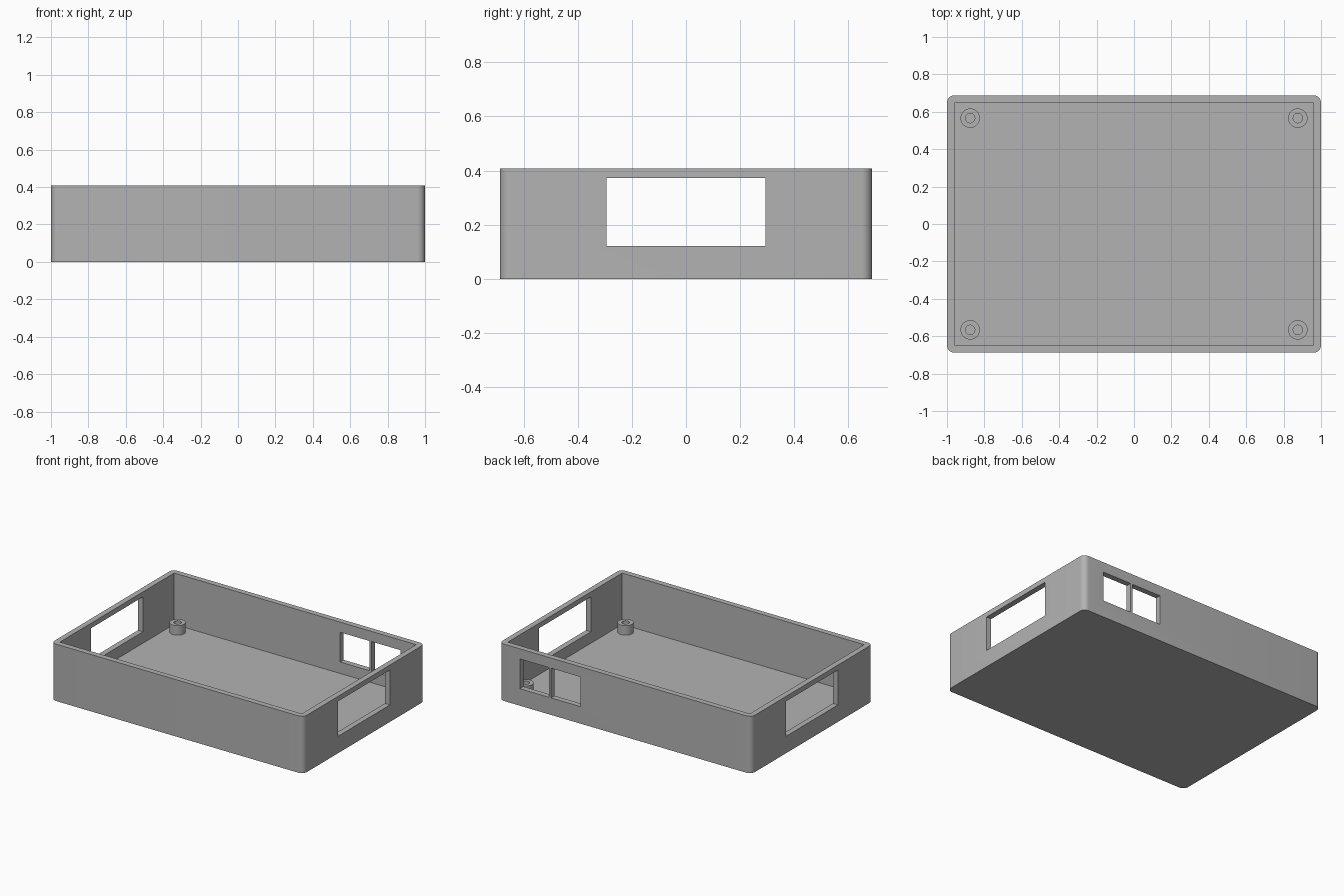
import bpy, bmesh, math
from mathutils import Matrix, Vector

default = bpy.data.objects.get("Cube")
if default:
    bpy.data.objects.remove(default, do_unlink=True)

HX, HY, H = 1.0, 0.688, 0.408      # outer half sizes and height
WALL, FLOOR, RADIUS = 0.04, 0.04, 0.04

grey = bpy.data.materials.new("grey plastic")
grey.use_nodes = True
COLOUR = (0.45, 0.45, 0.45, 1)
grey.diffuse_color = COLOUR
grey.node_tree.nodes["Principled BSDF"].inputs["Base Color"].default_value = COLOUR


def finish(bm, name):
    bmesh.ops.recalc_face_normals(bm, faces=bm.faces)
    mesh = bpy.data.meshes.new(name)
    bm.to_mesh(mesh)
    bm.free()
    mesh.materials.append(grey)
    obj = bpy.data.objects.new(name, mesh)
    bpy.context.collection.objects.link(obj)
    return obj


def box(name, lo, hi, radius=0):
    lo, hi = Vector(lo), Vector(hi)
    bm = bmesh.new()
    bmesh.ops.create_cube(bm, size=1, matrix=Matrix.Translation((lo + hi) / 2) @ Matrix.Diagonal((*(hi - lo), 1)))
    if radius:  # round the upright edges only
        upright = [e for e in bm.edges if abs(e.verts[0].co.z - e.verts[1].co.z) > 0.1]
        bmesh.ops.bevel(bm, geom=upright, offset=radius, segments=8, profile=0.5, affect='EDGES')
    return finish(bm, name)


def select_only(obj):
    bpy.ops.object.select_all(action='DESELECT')
    obj.select_set(True)
    bpy.context.view_layer.objects.active = obj


def cut(target, cutter):
    mod = target.modifiers.new("cut", 'BOOLEAN')
    mod.operation, mod.solver, mod.object = 'DIFFERENCE', 'EXACT', cutter
    select_only(target)
    bpy.ops.object.modifier_apply(modifier=mod.name)
    bpy.data.objects.remove(cutter, do_unlink=True)


# Open tray with rounded outer corners and a square inner cavity
tray = box("tray", (-HX, -HY, 0), (HX, HY, H), RADIUS)
cut(tray, box("cavity_cutter", (-HX + WALL, -HY + WALL, FLOOR), (HX - WALL, HY - WALL, H + 0.2)))

# Matching large openings in both end walls
cut(tray, box("end_opening_cutter", (-1.2, -0.294, 0.122), (1.2, 0.294, 0.372)))

# Pair of openings in the back wall, parted by a thin post
for x0, x1 in ((0.357, 0.589), (0.605, 0.837)):
    cut(tray, box("back_opening_cutter", (x0, 0.5, 0.122), (x1, 0.9, 0.335)))

select_only(tray)
bpy.ops.object.shade_smooth_by_angle(angle=math.radians(30))


# Hollow screw posts in the four corners
def screw_post(name, x, y):
    outer, inner, top = 0.052, 0.025, 0.108
    bm = bmesh.new()
    profile = [(outer, FLOOR), (outer, top), (inner, top), (inner, FLOOR)]
    verts = [bm.verts.new((r, 0, z)) for r, z in profile]
    edges = [bm.edges.new(pair) for pair in zip(verts, verts[1:])]
    bmesh.ops.spin(bm, geom=verts + edges, cent=(0, 0, 0), axis=(0, 0, 1), angle=math.tau, steps=32)
    bmesh.ops.remove_doubles(bm, verts=bm.verts, dist=0.0005)
    post = finish(bm, name)
    post.location = (x, y, 0)
    select_only(post)
    bpy.ops.object.shade_smooth_by_angle(angle=math.radians(30))


for side, x in (("left", 0.876), ("right", -0.876)):
    for end, y in (("front", -0.566), ("back", 0.566)):
        screw_post(f"{end}_{side}_screw_post", x, y)
